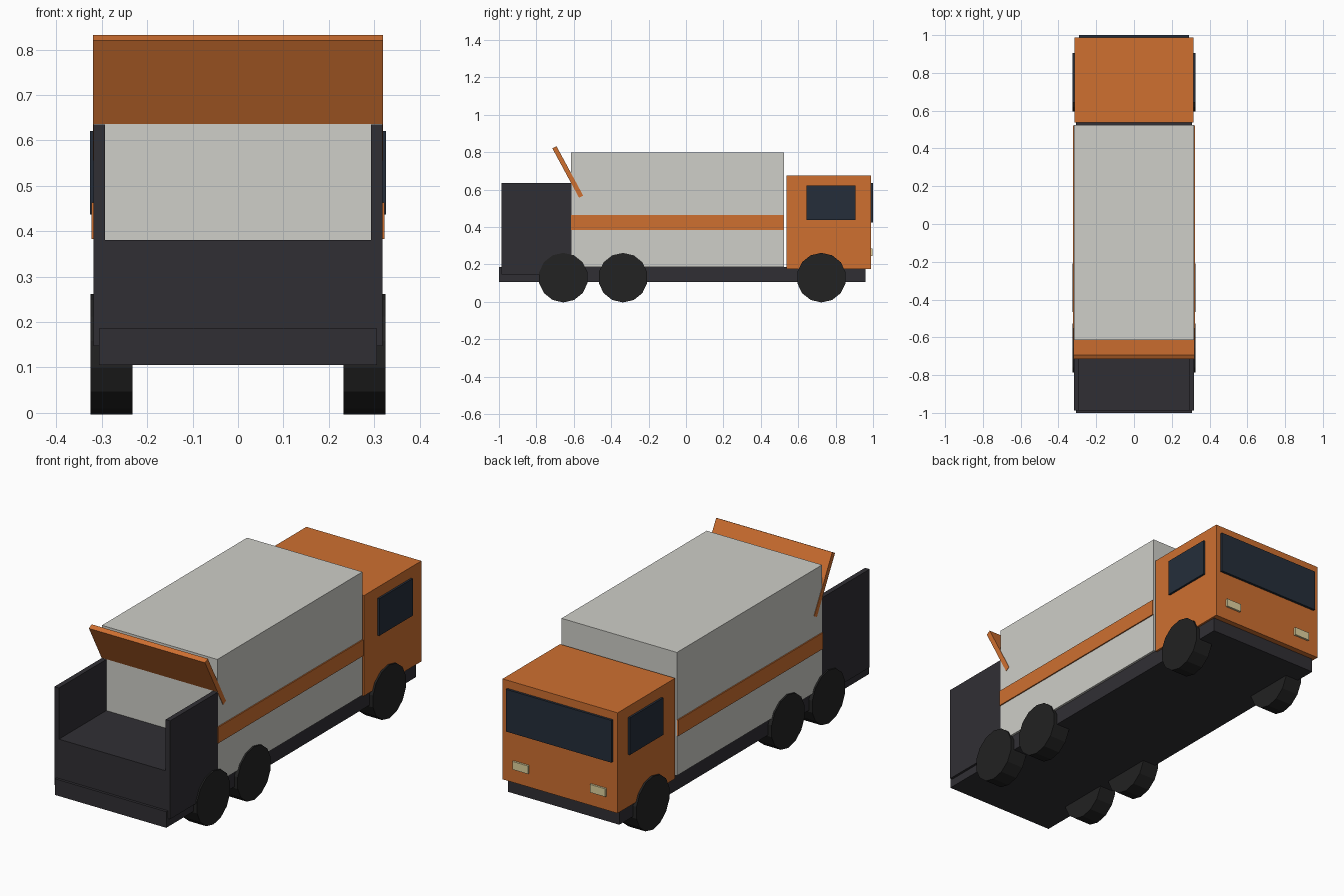
import bpy, bmesh
from math import radians, pi
from mathutils import Matrix

if "Cube" in bpy.data.objects:
    bpy.data.objects.remove(bpy.data.objects["Cube"])


def material(name, rgb):
    m = bpy.data.materials.new(name)
    m.diffuse_color = (*rgb, 1)
    m.use_nodes = True
    m.node_tree.nodes["Principled BSDF"].inputs["Base Color"].default_value = m.diffuse_color
    return m


orange = material("orange_paint", (0.62, 0.16, 0.03))
pale = material("pale_panel", (0.62, 0.62, 0.58))
dark = material("dark_steel", (0.03, 0.028, 0.034))
rubber = material("rubber", (0.016, 0.016, 0.016))
glass = material("glass", (0.018, 0.027, 0.042))
lamp = material("lamp", (0.75, 0.65, 0.35))


def finish(name, bm, mat):
    me = bpy.data.meshes.new(name)
    bm.to_mesh(me)
    bm.free()
    me.materials.append(mat)
    ob = bpy.data.objects.new(name, me)
    bpy.context.collection.objects.link(ob)
    return ob


def box(name, x, y, z, mat):
    """Box from (min, max) ranges on each axis."""
    bm = bmesh.new()
    size = [r[1] - r[0] for r in (x, y, z)]
    mid = [(r[0] + r[1]) / 2 for r in (x, y, z)]
    bmesh.ops.create_cube(bm, size=1,
                          matrix=Matrix.Translation(mid) @ Matrix.Diagonal((*size, 1)))
    return finish(name, bm, mat)


def wheel(name, x, y):
    bm = bmesh.new()
    rot = Matrix.Rotation(pi / 2, 4, 'Y') @ Matrix.Rotation(pi / 2, 4, 'Z')
    bmesh.ops.create_cone(bm, cap_ends=True, segments=14, radius1=0.1325, radius2=0.1325,
                          depth=0.093, matrix=Matrix.Translation((x, y, 0.1292)) @ rot)
    return finish(name, bm, rubber)


# Chassis, cargo body and cab
box("chassis", (-0.306, 0.306), (-1.0, 0.96), (0.106, 0.186), dark)
box("cargo_body", (-0.317, 0.317), (-0.615, 0.524), (0.186, 0.798), pale)
box("cab", (-0.316, 0.316), (0.537, 0.988), (0.176, 0.675), orange)
box("windshield", (-0.29, 0.29), (0.98, 1.0), (0.425, 0.635), glass)

# Loading hopper at the tail
box("hopper_base", (-0.293, 0.293), (-0.987, -0.61), (0.147, 0.381), dark)

# Raised tailgate flap
flap = box("tailgate_flap", (-0.319, 0.319), (-0.0125, 0.0125), (-0.15, 0.15), orange)
flap.rotation_euler.x = radians(28.4)
flap.location = (0, -0.632, 0.694)

# Parts repeated on both sides
for side, s in (("left", -1), ("right", 1)):
    def pair(a, b):
        return tuple(sorted((s * a, s * b)))

    box(f"hopper_wall_{side}", pair(0.293, 0.318), (-0.987, -0.613), (0.147, 0.635), dark)
    box(f"stripe_{side}", pair(0.31, 0.323), (-0.615, 0.522), (0.383, 0.463), orange)
    box(f"side_window_{side}", pair(0.307, 0.326), (0.644, 0.906), (0.437, 0.621), glass)
    box(f"headlight_{side}", pair(0.17, 0.255), (0.98, 0.998), (0.245, 0.285), lamp)
    for i, y in enumerate((-0.656, -0.337, 0.724)):
        wheel(f"wheel_{side}_{i + 1}", s * 0.2785, y)
